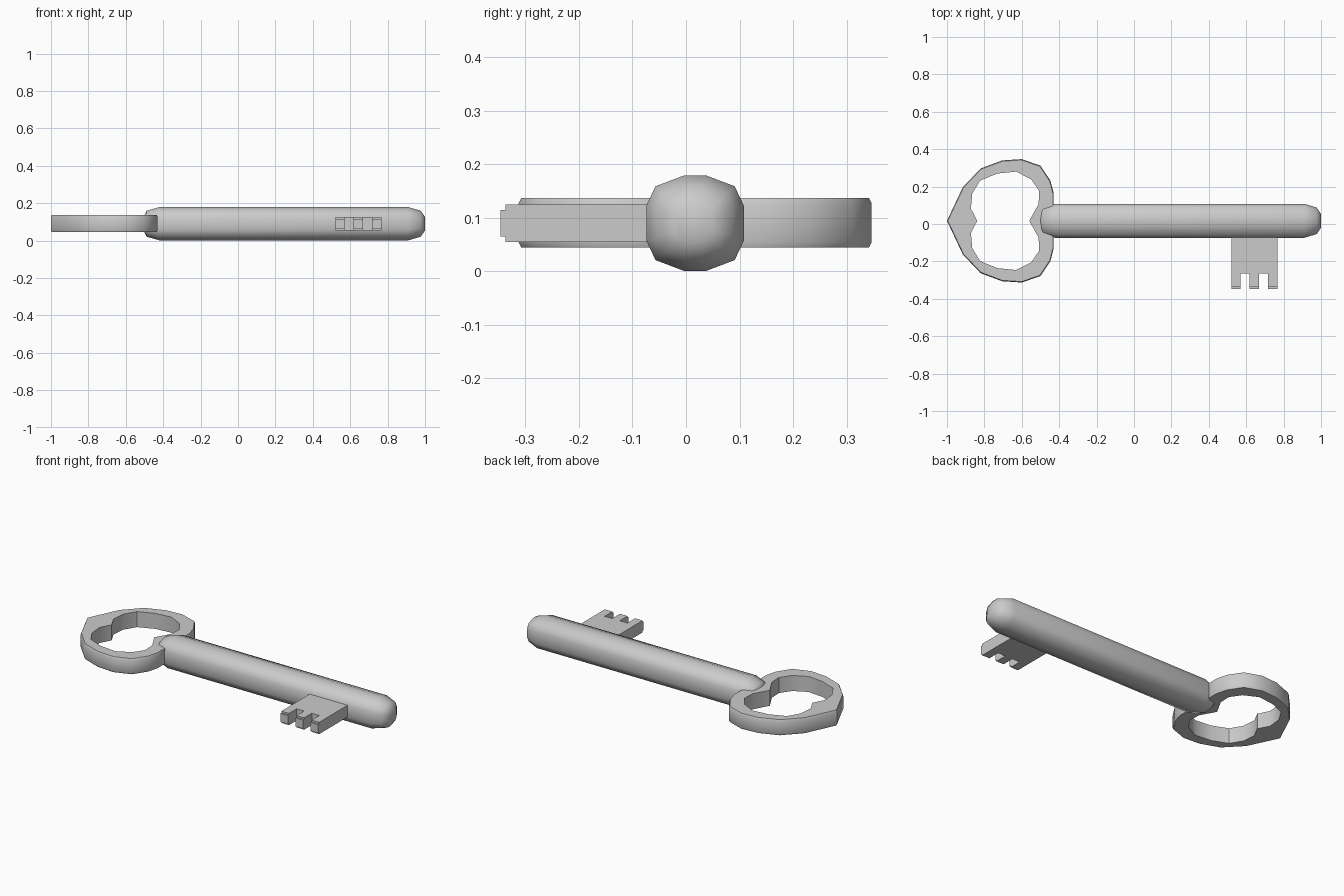
import bpy
import bmesh
from math import radians

if "Cube" in bpy.data.objects:
    bpy.data.objects.remove(bpy.data.objects["Cube"])

AXIS_Y, AXIS_Z = 0.017, 0.09   # centre line of the shaft

metal = bpy.data.materials.new("grey metal")
metal.use_nodes = True
GREY = (0.6, 0.6, 0.6, 1)
metal.diffuse_color = GREY
metal.node_tree.nodes["Principled BSDF"].inputs["Base Color"].default_value = GREY


def finish(name, bm, angle):
    bmesh.ops.recalc_face_normals(bm, faces=bm.faces)
    mesh = bpy.data.meshes.new(name)
    bm.to_mesh(mesh)
    bm.free()
    obj = bpy.data.objects.new(name, mesh)
    bpy.context.collection.objects.link(obj)
    mesh.materials.append(metal)
    bpy.ops.object.select_all(action='DESELECT')
    obj.select_set(True)
    bpy.context.view_layer.objects.active = obj
    bpy.ops.object.shade_smooth_by_angle(angle=radians(angle))
    return obj


def bridge(bm, a, b):
    n = len(a)
    for i in range(n):
        j = (i + 1) % n
        bm.faces.new((a[i], a[j], b[j], b[i]))


# Shaft: rounded square section swept along x with rounded ends
quarter = [(0.091, 0.033), (0.074, 0.069), (0.021, 0.089)]
half = quarter + [(-y, z) for y, z in reversed(quarter)]
section = half + [(-y, -z) for y, z in half]
stations = [(-0.505, 0.4), (-0.488, 0.78), (-0.42, 1), (0.91, 1), (0.977, 0.78), (1.0, 0.4)]
bm = bmesh.new()
rings = [[bm.verts.new((x, AXIS_Y + y * s, AXIS_Z + z * s)) for y, z in section]
         for x, s in stations]
for a, b in zip(rings, rings[1:]):
    bridge(bm, a, b)
bm.faces.new(rings[0])
bm.faces.new(rings[-1])
finish("shaft", bm, 60)

# Bow: heart-shaped ring, half outlines mirrored across the shaft line
outer = [(-1.0, 0), (-0.915, 0.18), (-0.82, 0.28), (-0.705, 0.323), (-0.6, 0.33),
         (-0.5, 0.295), (-0.447, 0.215), (-0.43, 0.15), (-0.43, 0.085), (-0.47, 0)]
inner = [(-0.838, 0), (-0.872, 0.065), (-0.865, 0.145), (-0.823, 0.215), (-0.73, 0.253),
         (-0.63, 0.263), (-0.55, 0.222), (-0.507, 0.16), (-0.51, 0.09), (-0.56, 0)]


def mirrored(points):
    return points + [(x, -y) for x, y in reversed(points[1:-1])]


def loop(bm, points, z, shrink=1.0):
    cx = -0.69
    return [bm.verts.new((cx + (x - cx) * shrink, AXIS_Y + y * shrink, z))
            for x, y in mirrored(points)]


bm = bmesh.new()
loops = [loop(bm, outer, 0.045, 0.985), loop(bm, outer, 0.055), loop(bm, outer, 0.127),
         loop(bm, outer, 0.137, 0.985), loop(bm, inner, 0.137), loop(bm, inner, 0.045)]
for k, a in enumerate(loops):
    bridge(bm, a, loops[(k + 1) % len(loops)])
finish("bow", bm, 35)

# Bit: flat plate with three teeth
left, right, tip, root = 0.52, 0.767, -0.347, -0.265
step = (right - left) / 5
outline = [(right, 0), (left, 0)]
for tooth in range(3):
    x0 = left + 2 * tooth * step
    if tooth:
        outline.append((x0, root))
    outline += [(x0, tip), (x0 + step, tip)]
    if tooth < 2:
        outline.append((x0 + step, root))
bm = bmesh.new()
low, high = ([bm.verts.new((x, y, z)) for x, y in outline] for z in (0.055, 0.125))
bm.faces.new(low)
bm.faces.new(high)
bridge(bm, low, high)
# Soften the tooth tips
tips = [e for e in bm.edges
        if all(abs(v.co.y - tip) < 1e-4 for v in e.verts)
        and abs(e.verts[0].co.z - e.verts[1].co.z) < 1e-4]
bmesh.ops.bevel(bm, geom=tips, offset=0.01, segments=2, affect='EDGES')
finish("bit", bm, 30)
